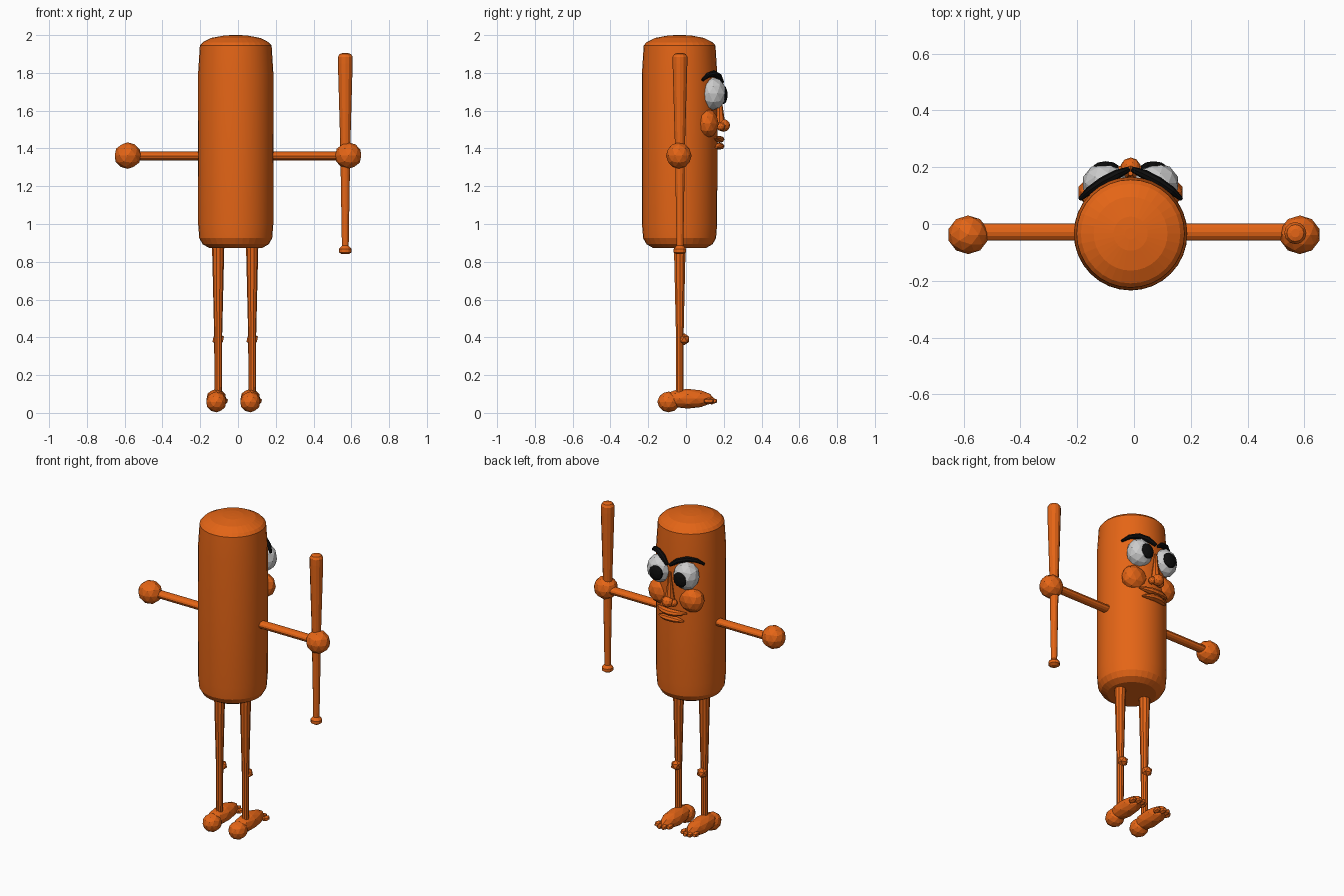
import bpy, bmesh, math
from mathutils import Matrix, Vector

if "Cube" in bpy.data.objects:
    bpy.data.objects.remove(bpy.data.objects["Cube"])


def material(name, rgb):
    m = bpy.data.materials.new(name)
    m.diffuse_color = (*rgb, 1)
    m.use_nodes = True
    m.node_tree.nodes["Principled BSDF"].inputs["Base Color"].default_value = m.diffuse_color
    return m


ORANGE = material("orange", (0.78, 0.13, 0.008))
BLACK = material("black", (0.004, 0.004, 0.004))
CX, CY = -0.012, -0.034  # axis of the body


def finish(name, bm, mat):
    bmesh.ops.recalc_face_normals(bm, faces=bm.faces)
    mesh = bpy.data.meshes.new(name)
    bm.to_mesh(mesh)
    bm.free()
    if mat:
        mesh.materials.append(mat)
    ob = bpy.data.objects.new(name, mesh)
    bpy.context.collection.objects.link(ob)
    return ob


def ball(name, loc, size, mat=ORANGE, sub=2, rot=0.0):
    """Faceted ellipsoid with half sizes."""
    bm = bmesh.new()
    bmesh.ops.create_icosphere(bm, subdivisions=sub, radius=1)
    bm.transform(Matrix.Translation(loc) @ Matrix.Rotation(rot, 4, 'Z')
                 @ Matrix.Diagonal((*size, 1)))
    return finish(name, bm, mat)


def lathe(name, profile, loc, sides, mat=ORANGE):
    """Turn (radius, z) points around a vertical axis."""
    bm = bmesh.new()
    rings = []
    for r, z in profile:
        rings.append([bm.verts.new((loc[0] + r * math.cos(2 * math.pi * i / sides),
                                    loc[1] + r * math.sin(2 * math.pi * i / sides), z))
                      for i in range(sides)])
    for a, b in zip(rings, rings[1:]):
        for i in range(sides):
            j = (i + 1) % sides
            bm.faces.new((a[i], a[j], b[j], b[i]))
    bm.faces.new(rings[0])
    bm.faces.new(rings[-1])
    return finish(name, bm, mat)


def tube(name, points, radii, sides=8, mat=ORANGE, flat=1.0):
    """Tapered tube along a path; flat scales its height."""
    bm = bmesh.new()
    pts = [Vector(p) for p in points]
    rings = []
    for k, (p, r) in enumerate(zip(pts, radii)):
        d = (pts[min(k + 1, len(pts) - 1)] - pts[max(k - 1, 0)]).normalized()
        u = d.cross(Vector((0, 0, 1))).normalized()
        v = u.cross(d)
        rings.append([bm.verts.new(p + r * (math.cos(t) * u + flat * math.sin(t) * v))
                      for t in (2 * math.pi * i / sides for i in range(sides))])
    for a, b in zip(rings, rings[1:]):
        for i in range(sides):
            j = (i + 1) % sides
            bm.faces.new((a[i], a[j], b[j], b[i]))
    bm.faces.new(rings[0])
    bm.faces.new(rings[-1])
    return finish(name, bm, mat)


# Body
body = lathe("body", [(0.14, 0.873), (0.175, 0.893), (0.193, 0.925), (0.199, 1.0),
                      (0.2, 1.4), (0.199, 1.8), (0.19, 1.945), (0.175, 1.962),
                      (0.13, 1.985), (0.06, 1.998), (0.02, 2.0)], (CX, CY), 32)
for poly in body.data.polygons:
    poly.use_smooth = abs(poly.normal.z) < 0.2

for s, side in ((-1, "left"), (1, "right")):
    # Arms and hands
    tube(side + "_arm", [(s * 0.15, -0.028, 1.36), (s * 0.56, -0.028, 1.36)],
         [0.03, 0.03], 12, flat=0.75)
    ball(side + "_hand", (s * 0.584, -0.038, 1.362), (0.072, 0.068, 0.07))

    # Legs and knees
    x = -0.015 + s * 0.09
    lathe(side + "_leg", [(0.034, 0.95), (0.032, 0.86), (0.021, 0.4), (0.02, 0.08)],
          (x, -0.033), 10)
    ball(side + "_knee", (x, -0.01, 0.39), (0.034, 0.031, 0.032), sub=1)

    # Feet with heel and toes
    fx = -0.025 + s * 0.09
    ball(side + "_foot", (fx, 0.01, 0.075), (0.054, 0.14, 0.052))
    ball(side + "_heel", (fx, -0.092, 0.058), (0.055, 0.06, 0.055))
    for k, dx in enumerate((-0.034, -0.011, 0.015, 0.045)):
        ball(f"{side}_toe_{k + 1}", (fx + dx, (0.115, 0.135, 0.138, 0.12)[k], 0.063),
             (0.019, 0.03, 0.018), sub=1)

    # Eyes, pupils, brows and cheeks on the +y side
    ex = CX + s * 0.092
    ball(side + "_eye", (ex, 0.144, 1.69), (0.079, 0.071, 0.087), mat=None)
    ball(side + "_pupil", (-0.015 + s * 0.084, 0.199, 1.684), (0.046, 0.022, 0.049), BLACK)
    brow = [(0.178, 0.088, 1.762), (0.145, 0.118, 1.788), (0.1, 0.148, 1.797),
            (0.05, 0.174, 1.781), (0.008, 0.192, 1.75)]
    tube(side + "_brow", [(CX + s * a, b, c) for a, b, c in brow],
         [0.008, 0.014, 0.017, 0.017, 0.01], 8, BLACK)
    ball(side + "_cheek", (CX + s * 0.105, 0.113, 1.532), (0.082, 0.06, 0.078))

# Nose: bridge, tip and nostrils
lathe("nose_bridge", [(0.034, 1.515), (0.024, 1.57), (0.014, 1.64), (0.008, 1.7)],
      (CX, 0.178), 8)
ball("nose_tip", (CX, 0.198, 1.522), (0.036, 0.036, 0.034))
for s, side in ((-1, "left"), (1, "right")):
    ball(side + "_nostril", (CX + s * 0.03, 0.183, 1.515), (0.022, 0.024, 0.022))

# Lips wrap around the body
for name, z, w, dip in (("upper_lip", 1.448, 0.1, -0.008), ("lower_lip", 1.412, 0.085, 0.008)):
    path = []
    for i in range(7):
        t = i / 3 - 1
        path.append((CX + w * t, CY + 0.212 * math.sqrt(1 - (w * t / 0.212) ** 2),
                     z - dip * t * t))
    tube(name, path, [0.006, 0.018, 0.025, 0.026, 0.025, 0.018, 0.006], 8, flat=0.72)

# Bat held in the right hand
lathe("bat", [(0.018, 0.84), (0.033, 0.85), (0.033, 0.868), (0.018, 0.885), (0.024, 1.25),
              (0.027, 1.43), (0.039, 1.85), (0.039, 1.885), (0.03, 1.9), (0.015, 1.905)],
      (0.568, -0.032), 12)
